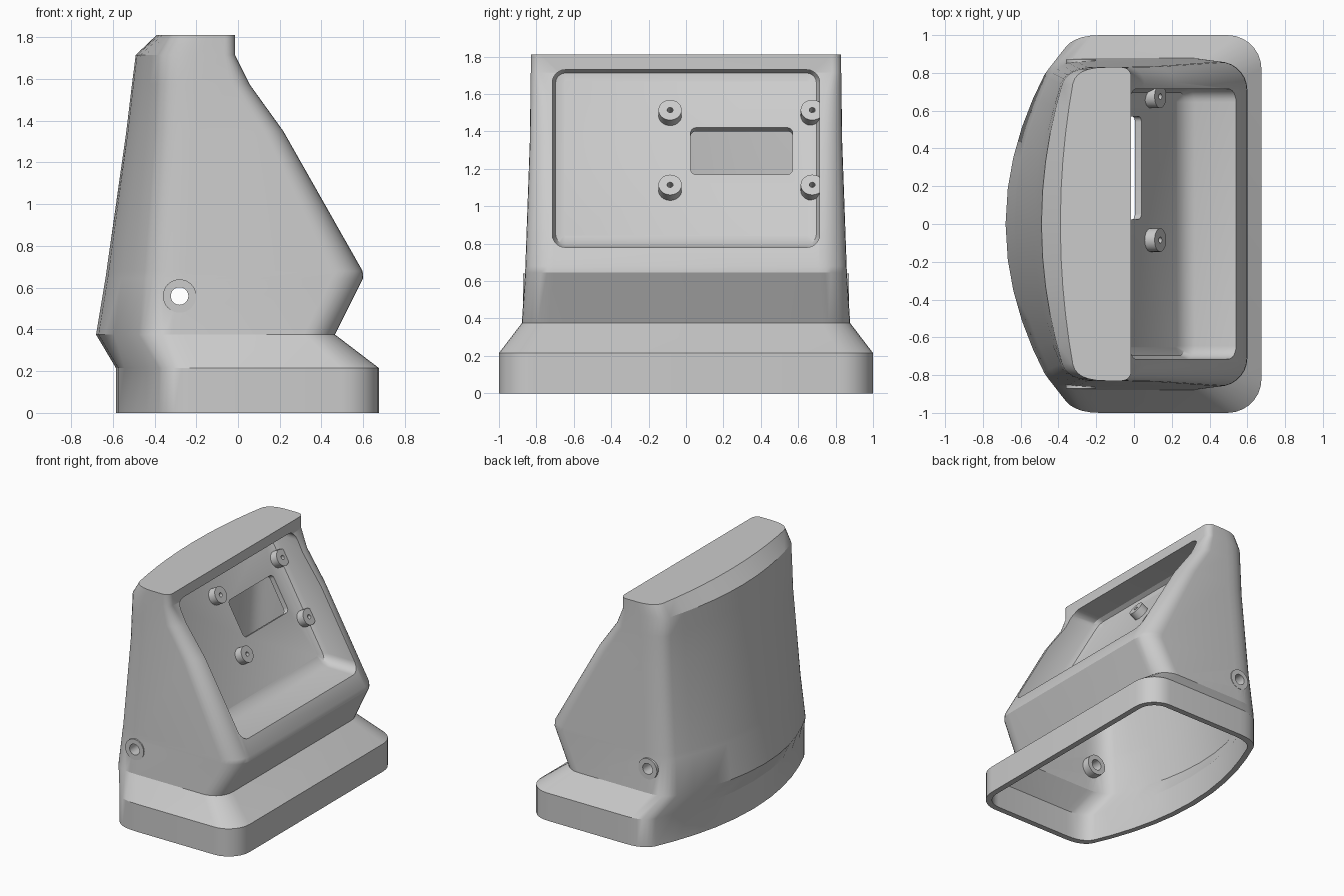
import bpy, bmesh, math
from mathutils import Vector, Matrix

cube = bpy.data.objects.get("Cube")
if cube:
    bpy.data.objects.remove(cube, do_unlink=True)

grey = bpy.data.materials.new("light_grey_plastic")
grey.use_nodes = True
colour = (0.6, 0.6, 0.6, 1)
grey.diffuse_color = colour
grey.node_tree.nodes["Principled BSDF"].inputs["Base Color"].default_value = colour


def loft(name, loops):
    """Closed solid skinned through loops of equal length."""
    bm = bmesh.new()
    rings = [[bm.verts.new(p) for p in loop] for loop in loops]
    n = len(rings[0])
    for a, b in zip(rings, rings[1:]):
        for i in range(n):
            j = (i + 1) % n
            bm.faces.new((a[i], a[j], b[j], b[i]))
    bm.faces.new(rings[0])
    bm.faces.new(rings[-1])
    bmesh.ops.recalc_face_normals(bm, faces=bm.faces)
    mesh = bpy.data.meshes.new(name)
    bm.to_mesh(mesh)
    bm.free()
    mesh.materials.append(grey)
    obj = bpy.data.objects.new(name, mesh)
    bpy.context.collection.objects.link(obj)
    return obj


def activate(obj):
    bpy.ops.object.select_all(action="DESELECT")
    obj.select_set(True)
    bpy.context.view_layer.objects.active = obj


def combine(obj, other, operation):
    """Apply a boolean and discard the second solid."""
    mod = obj.modifiers.new("combine", "BOOLEAN")
    mod.operation, mod.solver, mod.object = operation, "EXACT", other
    activate(obj)
    bpy.ops.object.modifier_apply(modifier=mod.name)
    bpy.data.objects.remove(other, do_unlink=True)


def smooth(obj):
    activate(obj)
    bpy.ops.object.shade_smooth_by_angle(angle=math.radians(28))


def rounded_rect(u0, u1, v0, v1, r, steps=6):
    pts = []
    corners = ((u1 - r, v1 - r), (u0 + r, v1 - r), (u0 + r, v0 + r), (u1 - r, v0 + r))
    for q, (cu, cv) in enumerate(corners):
        for i in range(steps + 1):
            a = math.pi / 2 * (q + i / steps)
            pts.append((cu + r * math.cos(a), cv + r * math.sin(a)))
    return pts


def cylinder(name, start, end, radius, sides=32):
    start, end = Vector(start), Vector(end)
    turn = (end - start).to_track_quat("Z", "Y")
    ring = [turn @ Vector((radius * math.cos(a), radius * math.sin(a), 0))
            for a in (math.tau * i / sides for i in range(sides))]
    return loft(name, [[p + c for p in ring] for c in (start, end)])


def section(z, back, bow, front, width, r):
    """Horizontal outline: straight front and sides, bowed back."""
    half = []
    for i in range(8):
        a = math.pi / 2 * i / 7
        half.append((front - r + r * math.cos(a), width - r + r * math.sin(a)))
    # soft rear corner
    cy = width - 0.09
    end = Vector((back + bow * cy * cy, cy))
    ctrl = Vector((end.x + 2 * bow * cy * (width - cy), width))
    start = Vector((ctrl.x + 0.16, width))
    for i in range(6):
        t = i / 6
        half.append(tuple(start * (1 - t) ** 2 + ctrl * 2 * t * (1 - t) + end * t * t))
    # bowed back
    for f in (1, 0.84, 0.65, 0.45, 0.24, 0):
        half.append((back + bow * (cy * f) ** 2, cy * f))
    mirror = [(x, -y) for x, y in reversed(half[:-1])]
    return [(x, y, z) for x, y in half + mirror]


# height, back, bow, front, half width, front corner radius
levels = [
    (0.0, -0.585, 0.25, 0.675, 1.0, 0.18),
    (0.215, -0.585, 0.25, 0.675, 1.0, 0.18),
    (0.375, -0.68, 0.33, 0.465, 0.878, 0.15),
    (0.645, -0.635, 0.31, 0.6, 0.86, 0.15),
    (0.68, -0.63, 0.31, 0.597, 0.859, 0.15),
    (1.35, -0.535, 0.25, 0.217, 0.835, 0.11),
    (1.575, -0.508, 0.22, 0.055, 0.832, 0.09),
    (1.715, -0.49, 0.2, -0.015, 0.83, 0.05),
    (1.81, -0.39, 0.12, -0.015, 0.83, 0.05),
]
WALL = 0.045


def floor_x(z):
    return 0.706 - 0.57 * z


def pocket(name, grow):
    """Recess volume with a slanted floor and filleted floor edge."""
    loops = []
    for inset, lift in ((0, None), (0, 0.06), (0.018, 0.018), (0.06, 0)):
        g = grow - inset
        rect = rounded_rect(-0.715 - g, 0.715 + g, 0.78 - g, 1.73 + g, 0.07 + grow - inset)
        loops.append([(1.0 if lift is None else floor_x(z) + lift - grow, y, z)
                      for y, z in rect])
    return loft(name, loops)


# Hollow housing
housing = loft("housing", [section(*lv) for lv in levels])
inner = []
for z, back, bow, front, width, r in levels:
    top = 1.81 - WALL - 0.003
    z = -0.05 if z == 0 else min(z, top)
    if z == top:
        back -= 0.04
    inner.append(section(z, back + WALL, bow, front - WALL, width - WALL, max(r - WALL, 0.02)))
cavity = loft("cavity", inner)
combine(cavity, pocket("pocket_wall", WALL), "DIFFERENCE")
combine(housing, cavity, "DIFFERENCE")
combine(housing, pocket("pocket_cut", 0), "DIFFERENCE")

# Window through the recess floor
normal = Vector((1, 0, 0.57)).normalized()
up = Vector((-0.57, 0, 1)).normalized()
centre = Vector((floor_x(1.295), 0, 1.295))
frame = rounded_rect(0.025, 0.57, -0.144, 0.144, 0.03)
combine(housing, loft("window_cut", [
    [centre + Vector((0, u, 0)) + up * v + normal * d for u, v in frame]
    for d in (-0.1, 0.1)]), "DIFFERENCE")

# Side screw bosses and their through holes
for side in (-1, 1):
    boss = cylinder("screw_boss", (-0.28, side * 0.76, 0.56), (-0.28, side * 0.872, 0.56), 0.08)
    combine(housing, boss, "UNION")
combine(housing, cylinder("screw_hole", (-0.28, -1.2, 0.56), (-0.28, 1.2, 0.56), 0.042), "DIFFERENCE")
smooth(housing)

# Mounting posts on the recess floor
for label, z in (("lower", 1.085), ("upper", 1.485)):
    for place, y in (("right", -0.085), ("left", 0.675)):
        base = Vector((floor_x(z), y, z))
        post = cylinder(f"{label}_{place}_post", base - normal * 0.02, base + normal * 0.06, 0.062)
        hole = cylinder("post_hole", base, base + normal * 0.1, 0.016, 16)
        combine(post, hole, "DIFFERENCE")
        smooth(post)
